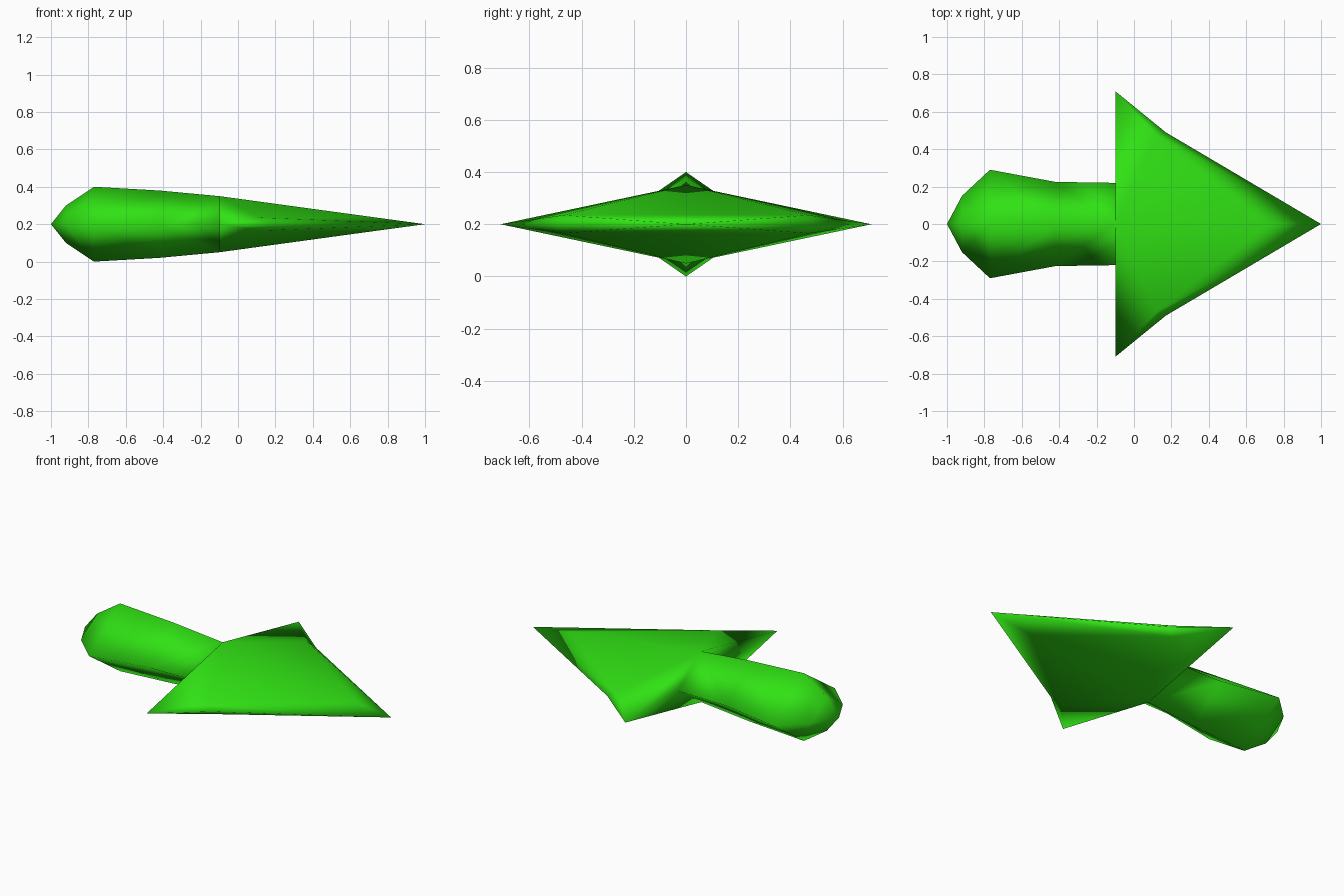
import bpy
import bmesh

cube = bpy.data.objects.get("Cube")
if cube:
    bpy.data.objects.remove(cube, do_unlink=True)

# One flat green
green = bpy.data.materials.new("bright green")
green.use_nodes = True
colour = (0.03, 0.76, 0.007, 1)
green.diffuse_color = colour
bsdf = green.node_tree.nodes["Principled BSDF"]
bsdf.inputs["Base Color"].default_value = colour
bsdf.inputs["Roughness"].default_value = 0.6

# Upper left quarter of the arrow, mirrored afterwards across y and z
bm = bmesh.new()
point = bm.verts.new

# Shaft: diamond sections given as x, half width, half height
sections = [(-0.92, 0.15, 0.10), (-0.77, 0.29, 0.20),
            (-0.42, 0.225, 0.18), (-0.10, 0.22, 0.15)]
rounded_end = point((-1, 0, 0))
side = [point((x, w, 0)) for x, w, h in sections]
ridge = [point((x, 0, h)) for x, w, h in sections]
bm.faces.new((rounded_end, side[0], ridge[0]))
for i in range(len(sections) - 1):
    bm.faces.new((side[i], side[i + 1], ridge[i + 1], ridge[i]))

# Arrowhead: barb, kinked rim, raised shoulder, front ridge and tip
barb = point((-0.10, 0.71, 0))
rim = point((0.17, 0.49, 0))
shoulder = point((0.12, 0.47, 0.035))
front_ridge = point((0.72, 0, 0.038))
tip = point((1, 0, 0))
back = ridge[-1]
for face in ((side[-1], barb, back), (back, barb, shoulder),
             (back, shoulder, front_ridge), (front_ridge, shoulder, tip),
             (shoulder, rim, tip), (barb, rim, shoulder)):
    bm.faces.new(face)

# Every quarter face looks outward, along +z
bm.normal_update()
bmesh.ops.recalc_face_normals(bm, faces=bm.faces[:])
if sum(f.normal.z * f.calc_area() for f in bm.faces) < 0:
    bmesh.ops.reverse_faces(bm, faces=bm.faces[:])
for f in bm.faces:
    f.smooth = True

mesh = bpy.data.meshes.new("arrow")
bm.to_mesh(mesh)
bm.free()
mesh.materials.append(green)
arrow = bpy.data.objects.new("arrow", mesh)
arrow.location.z = 0.2
bpy.context.collection.objects.link(arrow)

mirror = arrow.modifiers.new("mirror", 'MIRROR')
mirror.use_axis = (False, True, True)
mirror.use_clip = True
mirror.merge_threshold = 0.001
